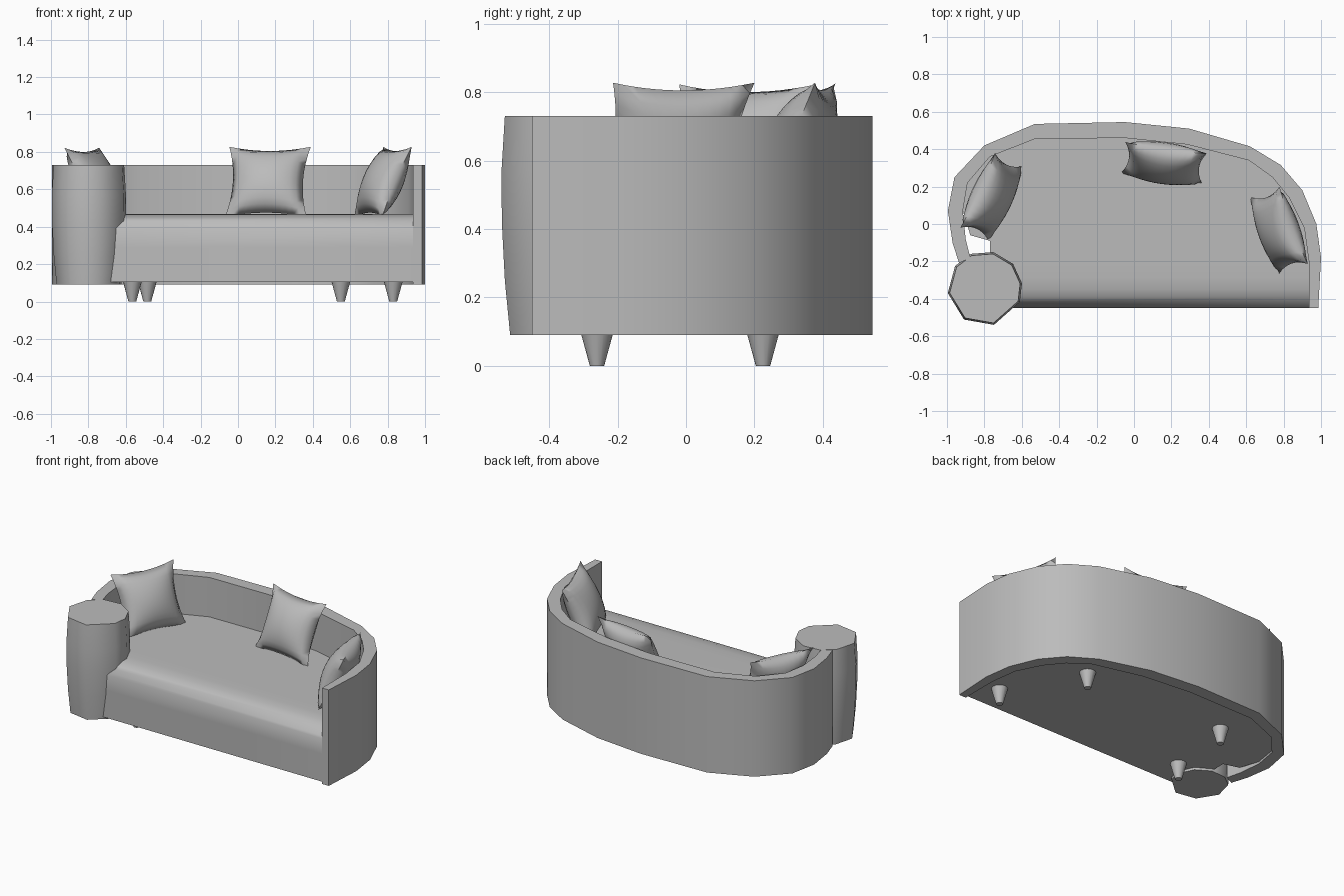
import bpy, bmesh, math
from mathutils import Matrix, Vector

cube = bpy.data.objects.get("Cube")
if cube:
    bpy.data.objects.remove(cube, do_unlink=True)

grey = bpy.data.materials.new("grey_fabric")
grey.use_nodes = True
GREY = (0.5, 0.5, 0.5, 1)
grey.diffuse_color = GREY
grey.node_tree.nodes["Principled BSDF"].inputs["Base Color"].default_value = GREY


def finish(bm, name, angle=40, matrix=None):
    """Turn a bmesh into a shaded, coloured object."""
    bmesh.ops.recalc_face_normals(bm, faces=bm.faces)
    mesh = bpy.data.meshes.new(name)
    bm.to_mesh(mesh)
    bm.free()
    mesh.materials.append(grey)
    obj = bpy.data.objects.new(name, mesh)
    bpy.context.collection.objects.link(obj)
    if matrix:
        obj.matrix_world = matrix
    bpy.ops.object.select_all(action='DESELECT')
    obj.select_set(True)
    bpy.context.view_layer.objects.active = obj
    bpy.ops.object.shade_smooth_by_angle(angle=math.radians(angle))
    return obj


def loft(rings):
    """Capped skin through matching rings of points."""
    bm = bmesh.new()
    loops = [[bm.verts.new(p) for p in ring] for ring in rings]
    n = len(loops[0])
    for a, b in zip(loops, loops[1:]):
        for i in range(n):
            j = (i + 1) % n
            bm.faces.new((a[i], a[j], b[j], b[i]))
    bm.faces.new(loops[0][::-1])
    bm.faces.new(loops[-1])
    return bm


def prism(outline, z0, z1):
    return loft([[(x, y, z) for x, y in outline] for z in (z0, z1)])


# Curved back, wrapping from the left end round to the column
outer = [(.985, -.45), (1, -.18), (.975, 0), (.9, .18), (.785, .315), (.62, .415),
         (.295, .51), (-.05, .545), (-.53, .535), (-.8, .42), (-.96, .25),
         (-.995, .07), (-.97, -.1), (-.935, -.21)]
inner = [(.935, -.45), (.935, -.2), (.91, -.02), (.83, .14), (.74, .25), (.615, .34),
         (.285, .425), (-.05, .46), (-.53, .455), (-.77, .36), (-.89, .22),
         (-.915, .07), (-.9, -.08), (-.875, -.18)]
finish(prism(outer + inner[::-1], .09, .73), "curved_back")

# Seat base and cushion share the inner outline
seat = inner[:-2] + [(-.875, -.06), (-.77, -.09), (-.77, -.4), (-.7, -.45)]
finish(prism(seat, .105, .29), "seat_base")

bm = prism(seat, .29, .467)
for y in (-.2, -.29, -.35, -.39, -.42, -.44):
    bmesh.ops.bisect_plane(bm, geom=bm.verts[:] + bm.edges[:] + bm.faces[:],
                           plane_co=(0, y, 0), plane_no=(0, 1, 0))
for v in bm.verts:
    if v.co.z > .4 and v.co.y < -.2:
        t = (-.2 - v.co.y) / .25
        v.co.z -= .075 * t ** 5
finish(bm, "seat_cushion", 60)

# Bulging column arm at the right front
angles = (-173, -124, -76, -21, 8, 41, 77, 112, 143)
rings = []
for z, r in ((.09, .174), (.25, .19), (.42, .199), (.57, .2), (.73, .19)):
    rings.append([(-.797 + r * math.cos(math.radians(a)),
                   -.345 + r * math.sin(math.radians(a)), z) for a in angles])
finish(loft(rings), "column_arm", 58)

# Tapered legs
for i, (x, y) in enumerate([(-.565, -.26), (.83, -.26), (-.485, .225), (.55, .225)]):
    bm = bmesh.new()
    bmesh.ops.create_cone(bm, cap_ends=True, segments=16, radius1=.021, radius2=.05,
                          depth=.106, matrix=Matrix.Translation((x, y, .053)))
    finish(bm, f"leg_{i + 1}")


# Throw pillows: two puffed grids joined at a pinched rim
def pillow(name, centre, yaw, lean):
    bm = bmesh.new()
    for side in (-1, 1):
        new = bmesh.ops.create_grid(bm, x_segments=12, y_segments=12, size=1)["verts"]
        for v in new:
            u, w = v.co.x, v.co.y
            fu, fw = max(0, 1 - u * u), max(0, 1 - w * w)
            v.co = Vector((.22 * u * (1 - .14 * fw),
                           side * .095 * (fu * fw) ** .55,
                           .205 * w * (1 - .12 * fu)))
    bmesh.ops.remove_doubles(bm, verts=bm.verts, dist=.0005)
    turn = Matrix.Rotation(math.radians(yaw), 4, 'Z') @ Matrix.Rotation(math.radians(-lean), 4, 'X')
    finish(bm, name, 80, Matrix.Translation(centre) @ turn)


pillow("middle_pillow", (.16, .325, .64), -8, 24)
pillow("left_pillow", (.775, -.035, .64), -70, 24)
pillow("right_pillow", (-.76, .145, .635), 65, 24)
